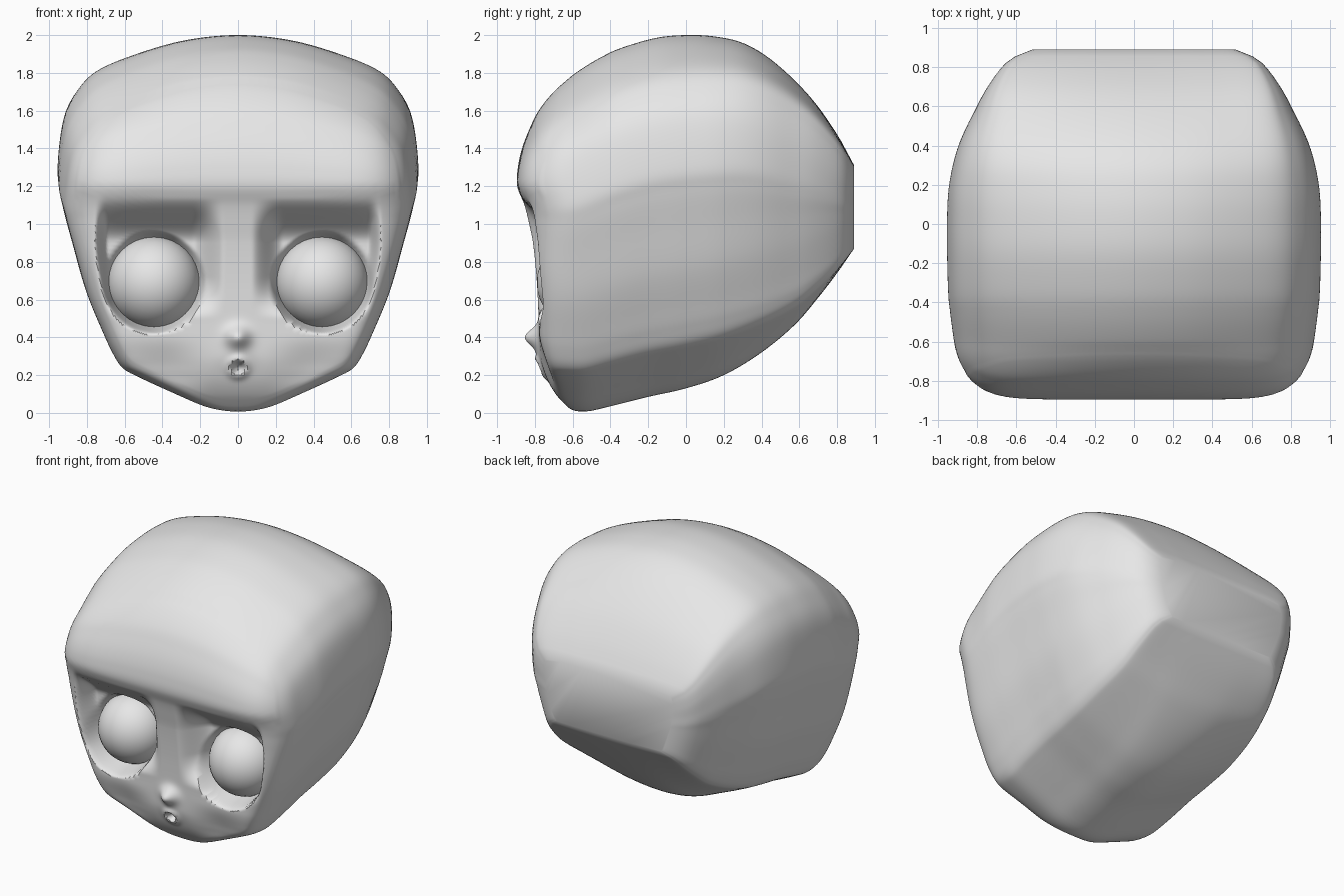
import bpy, bmesh, math

if "Cube" in bpy.data.objects:
    bpy.data.objects.remove(bpy.data.objects["Cube"])

# ---------- helpers ----------
def curve(table, t, flat=False):
    """Smooth interpolation through (position, value) pairs; flat = level ends."""
    n = len(table)
    t = min(max(t, table[0][0]), table[-1][0])
    i = 0
    while i < n - 2 and t > table[i + 1][0]:
        i += 1

    def slope(k):
        if flat and k in (0, n - 1):
            return 0
        a, b = table[max(k - 1, 0)], table[min(k + 1, n - 1)]
        return (b[1] - a[1]) / (b[0] - a[0])
    (x0, y0), (x1, y1) = table[i], table[i + 1]
    h = x1 - x0
    s = (t - x0) / h
    m0, m1 = slope(i) * h, slope(i + 1) * h
    return ((2*s**3 - 3*s*s + 1) * y0 + (s**3 - 2*s*s + s) * m0
            + (3*s*s - 2*s**3) * y1 + (s**3 - s*s) * m1)


def step(a, b, v):
    s = min(max((v - a) / (b - a), 0), 1)
    return s * s * (3 - 2 * s)


# ---------- head profiles ----------
FRONT_Y, CROWN, BROW = -0.6, 1.79, 1.17
TOP = [(-.6, CROWN), (-.52, 1.845), (-.42, 1.9), (-.32, 1.94), (-.15, 1.987), (0, 2),
       (.15, 1.993), (.31, 1.955), (.47, 1.855), (.66, 1.67), (.8, 1.475), (.89, 1.31)]
BOTTOM = [(-.6, .012), (-.55, 0), (-.4, .035), (-.2, .085), (0, .13), (.2, .2), (.4, .32),
          (.58, .47), (.7, .61), (.8, .74), (.89, .87)]
WIDTH = [(-.6, .92), (-.4, .945), (-.2, .953), (0, .955), (.2, .945), (.4, .9),
         (.6, .81), (.7, .755), (.8, .68), (.85, .62), (.89, .52)]
FACE = [(.012, -.6), (.03, -.625), (.1, -.69), (.19, -.74), (.3, -.77), (.5, -.78),
        (.7, -.79), (.9, -.81), (1, -.83), (1.1, -.855), (1.2, -.893), (1.3, -.89),
        (1.4, -.868), (1.5, -.83), (1.6, -.78), (1.7, -.7), (CROWN, -.6)]
# half cross-sections from chin to crown: (width share, height share)
HEAD = [(0, 0), (.17, .012), (.35, .05), (.585, .105), (.665, .13), (.72, .175),
        (.77, .23), (.86, .34), (.93, .465), (.98, .56), (1, .63), (.965, .765),
        (.88, .845), (.76, .9), (.53, .95), (.28, .986), (0, 1)]
REAR = [(0, 0), (.3, 0), (.55, 0), (.76, 0), (.82, .02), (.85, .06), (.88, .15),
        (.92, .3), (.95, .42), (.97, .5), (.98, .6), (1, .75), (.99, .9), (.92, .98),
        (.6, 1), (.3, 1), (0, 1)]
PER = 7
HALF = PER * (len(HEAD) - 1)


def sample(shape):
    xs = [(i, p[0]) for i, p in enumerate(shape)]
    zs = [(i, p[1]) for i, p in enumerate(shape)]
    return [(max(curve(xs, k / PER), 0), curve(zs, k / PER, True)) for k in range(HALF + 1)]


HEAD_S, REAR_S = sample(HEAD), sample(REAR)


def section(y):
    """Closed outline of the head at depth y."""
    b = max(0, (y + .3) / 1.19) ** 3
    w, lo, hi = curve(WIDTH, y), curve(BOTTOM, y), curve(TOP, y)
    half = [((p[0] * (1 - b) + q[0] * b) * w, lo + (p[1] * (1 - b) + q[1] * b) * (hi - lo))
            for p, q in zip(HEAD_S, REAR_S)]
    return half + [(-x, z) for x, z in half[-2:0:-1]]


outline = section(FRONT_Y)
edge = outline[:HALF + 1]


def edge_width(z):
    for (x0, z0), (x1, z1) in zip(edge, edge[1:]):
        if z0 <= z <= z1 and z1 > z0:
            return x0 + (x1 - x0) * (z - z0) / (z1 - z0)
    return 0


def edge_top(x):
    for (x0, z0), (x1, z1) in zip(edge[::-1], edge[-2::-1]):
        if x0 <= x <= x1 and x1 > x0:
            return z0 + (z1 - z0) * (x - x0) / (x1 - x0)
    return BROW


def face_y(x, z):
    """Depth of the face, with sockets, nose and mouth."""
    x = abs(x)
    if z > BROW:
        # forehead rolls back to meet the skull all along its upper edge
        w, top = .921, max(edge_top(x), BROW + .001)
        zf = BROW + (z - BROW) * (CROWN - BROW) / (top - BROW)
    else:
        w, zf = edge_width(z), z
    u = min(1, x / w) if w > 1e-5 else 0
    n = 8 + 9 * step(1.1, .7, z) * step(.1, .3, z)
    y = FRONT_Y + (curve(FACE, zf) - FRONT_Y) * (1 - u ** n) ** .69
    # cheeks fall back towards the jaw
    y += .035 * step(.12, .4, x) * step(.42, .24, z) * step(.05, .2, z) * (1 - u ** 6)
    # sloping recess below the brow, and the round eye opening
    outer = .69 + .06 * step(.42, .9, z)
    m = (step(.07, .24, x) * step(outer + .01, outer - .06, x)
         * step(1.14, .9, z) * step(.5, .72, z))
    y += (-.63 - y) * m
    r = math.hypot(x - .445, z - .69)
    y += (-.56 - y) * step(.275, .215, r)
    # nose
    y -= .075 * math.exp(-(x / .06) ** 2 - ((z - .4) / .055) ** 2)
    y -= .015 * math.exp(-(x / .08) ** 2 - ((z - .3) / .06) ** 2)
    # lips and mouth hole
    r = math.hypot(x, z - .24)
    y -= .016 * math.exp(-((r - .045) / .02) ** 2)
    return y + .05 * step(.042, .01, r)


# ---------- head ----------
bm = bmesh.new()
rings = []
ROWS = 44
for k in range(ROWS + 1):
    y = .89 - (.89 - FRONT_Y) * k / ROWS
    rings.append([bm.verts.new((x, y, z)) for x, z in section(y)])
FACE_ROWS, ZC = 90, .9
for k in range(1, FACE_ROWS):
    t = 1 - (k / FACE_ROWS) ** 1.25
    row = []
    for ox, oz in outline:
        x, z = ox * t, ZC + (oz - ZC) * t
        row.append(bm.verts.new((x, face_y(x, z), z)))
    rings.append(row)
n = len(outline)
for a, b in zip(rings, rings[1:]):
    for i in range(n):
        j = (i + 1) % n
        bm.faces.new((a[i], a[j], b[j], b[i]))
centre = bm.verts.new((0, face_y(0, ZC), ZC))
for i in range(n):
    bm.faces.new((rings[-1][i], rings[-1][(i + 1) % n], centre))
bm.faces.new(rings[0])
# soften the join between skull and face
seam = [v for ring in rings[ROWS - 5:ROWS + 10] for v in ring]
for _ in range(6):
    bmesh.ops.smooth_vert(bm, verts=seam, factor=.5, use_axis_x=True,
                          use_axis_y=True, use_axis_z=True)
bmesh.ops.recalc_face_normals(bm, faces=bm.faces)
mesh = bpy.data.meshes.new("head")
bm.to_mesh(mesh)
bm.free()
head = bpy.data.objects.new("head", mesh)
bpy.context.collection.objects.link(head)

grey = bpy.data.materials.new("plain grey")
grey.diffuse_color = (.8, .8, .8, 1)
grey.use_nodes = True
grey.node_tree.nodes["Principled BSDF"].inputs["Base Color"].default_value = grey.diffuse_color
parts = [head]

# ---------- eyeballs ----------
for name, side in (("left_eye", 1), ("right_eye", -1)):
    bpy.ops.mesh.primitive_uv_sphere_add(segments=32, ring_count=18, radius=.245,
                                         location=(.445 * side, -.545, .69),
                                         rotation=(math.pi / 2, 0, 0))
    eye = bpy.context.object
    eye.name = name
    parts.append(eye)

for ob in parts:
    ob.data.materials.append(grey)
    bpy.ops.object.select_all(action='DESELECT')
    ob.select_set(True)
    bpy.context.view_layer.objects.active = ob
    bpy.ops.object.shade_smooth_by_angle(angle=math.radians(40))
